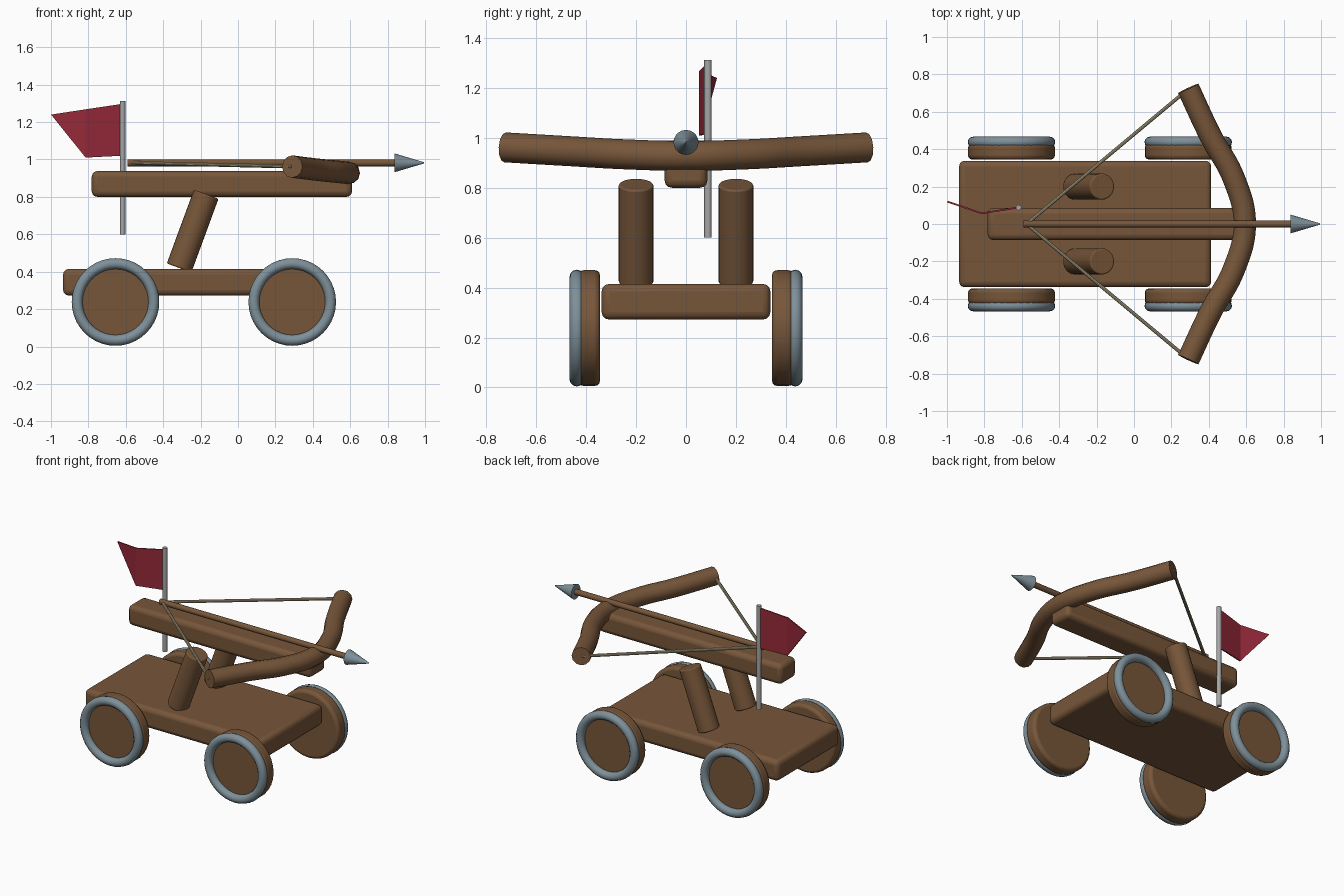
import bpy, math
from mathutils import Vector

if "Cube" in bpy.data.objects:
    bpy.data.objects.remove(bpy.data.objects["Cube"])


def material(name, rgb):
    m = bpy.data.materials.new(name)
    m.diffuse_color = (*rgb, 1)
    m.use_nodes = True
    m.node_tree.nodes["Principled BSDF"].inputs["Base Color"].default_value = m.diffuse_color
    return m


WOOD = material("brown wood", (0.185, 0.094, 0.042))
STEEL = material("blue grey steel", (0.21, 0.28, 0.32))
POLE = material("light grey metal", (0.38, 0.38, 0.38))
CORD = material("tan cord", (0.45, 0.39, 0.25))
CLOTH = material("red cloth", (0.30, 0.022, 0.04))


def finish(name, mat, bevel=0, segments=3):
    ob = bpy.context.object
    ob.name = name
    ob.data.materials.append(mat)
    if bevel:
        b = ob.modifiers.new("rounding", 'BEVEL')
        b.width, b.segments = bevel, segments
        b.limit_method, b.angle_limit = 'ANGLE', math.radians(50)
    bpy.ops.object.shade_smooth_by_angle(angle=math.radians(35))
    return ob


def box(name, lo, hi, mat, bevel):
    lo, hi = Vector(lo), Vector(hi)
    bpy.ops.mesh.primitive_cube_add(size=1, location=(lo + hi) / 2)
    bpy.context.object.scale = hi - lo
    bpy.ops.object.transform_apply(location=False, rotation=False, scale=True)
    return finish(name, mat, bevel)


def rod(name, a, b, r1, r2, mat, sides=16, bevel=0):
    a, b = Vector(a), Vector(b)
    d = b - a
    bpy.ops.mesh.primitive_cone_add(vertices=sides, radius1=r1, radius2=r2, depth=d.length,
                                    location=(a + b) / 2,
                                    rotation=d.to_track_quat('Z', 'Y').to_euler())
    return finish(name, mat, bevel)


# Cart deck and weapon stock
box("deck", (-0.935, -0.338, 0.272), (0.413, 0.338, 0.415), WOOD, 0.03)
box("stock", (-0.782, -0.086, 0.80), (0.61, 0.086, 0.938), WOOD, 0.03)

for s, side in ((-1, "near"), (1, "far")):
    # Wheels with steel rims
    for x, end in ((-0.655, "rear"), (0.29, "front")):
        rod(f"{end}_wheel_{side}", (x, s * 0.345, 0.238), (x, s * 0.43, 0.238),
            0.232, 0.232, WOOD, 32, 0.02)
        bpy.ops.mesh.primitive_torus_add(major_radius=0.205, minor_radius=0.029,
                                         major_segments=40, minor_segments=12,
                                         location=(x, s * 0.438, 0.238),
                                         rotation=(math.pi / 2, 0, 0))
        finish(f"{end}_rim_{side}", STEEL)
    # Leaning support post
    rod(f"post_{side}", (-0.315, s * 0.2, 0.42), (-0.17, s * 0.2, 0.814),
        0.07, 0.07, WOOD, 24, 0.008)
    # Bow string half
    rod(f"string_{side}", (-0.575, 0, 0.982), (0.288, s * 0.72, 0.962),
        0.01, 0.01, CORD, 10)

# Curved bow swept along a smooth path
half = [(0.41, 0.47, 0.947), (0.535, 0.24, 0.934)]
tip = (0.29, 0.725, 0.962)
path = [tip, *half, (0.592, 0, 0.928)]
path += [(x, -y, z) for x, y, z in reversed(path[:3])]
cu = bpy.data.curves.new("bow", 'CURVE')
cu.dimensions = '3D'
cu.bevel_depth, cu.bevel_resolution, cu.resolution_u = 0.06, 4, 8
cu.use_fill_caps = True
sp = cu.splines.new('BEZIER')
sp.bezier_points.add(len(path) - 1)
for p, co in zip(sp.bezier_points, path):
    p.co = co
    p.handle_left_type = p.handle_right_type = 'AUTO'
bow = bpy.data.objects.new("bow", cu)
bpy.context.collection.objects.link(bow)
bpy.ops.object.select_all(action='DESELECT')
bpy.context.view_layer.objects.active = bow
bow.select_set(True)
bpy.ops.object.convert(target='MESH')
finish("bow", WOOD)

# Bolt
rod("bolt_shaft", (-0.59, 0, 0.982), (0.85, 0, 0.982), 0.019, 0.019, WOOD, 12)
rod("bolt_head", (0.838, 0, 0.982), (0.995, 0, 0.982), 0.05, 0.003, STEEL, 20)

# Flag pole and folded pennant
rod("flag_pole", (-0.617, 0.088, 0.60), (-0.617, 0.088, 1.312), 0.015, 0.015, POLE, 12)
verts = [(-0.62, 0.088, 1.297), (-0.62, 0.088, 1.02), (-0.815, 0.057, 1.01),
         (-0.815, 0.057, 1.268), (-0.998, 0.12, 1.24)]
me = bpy.data.meshes.new("flag")
me.from_pydata(verts, [], [(0, 1, 2, 3), (3, 2, 4)])
me.materials.append(CLOTH)
flag = bpy.data.objects.new("flag", me)
bpy.context.collection.objects.link(flag)
t = flag.modifiers.new("thickness", 'SOLIDIFY')
t.thickness, t.offset = 0.009, 0
